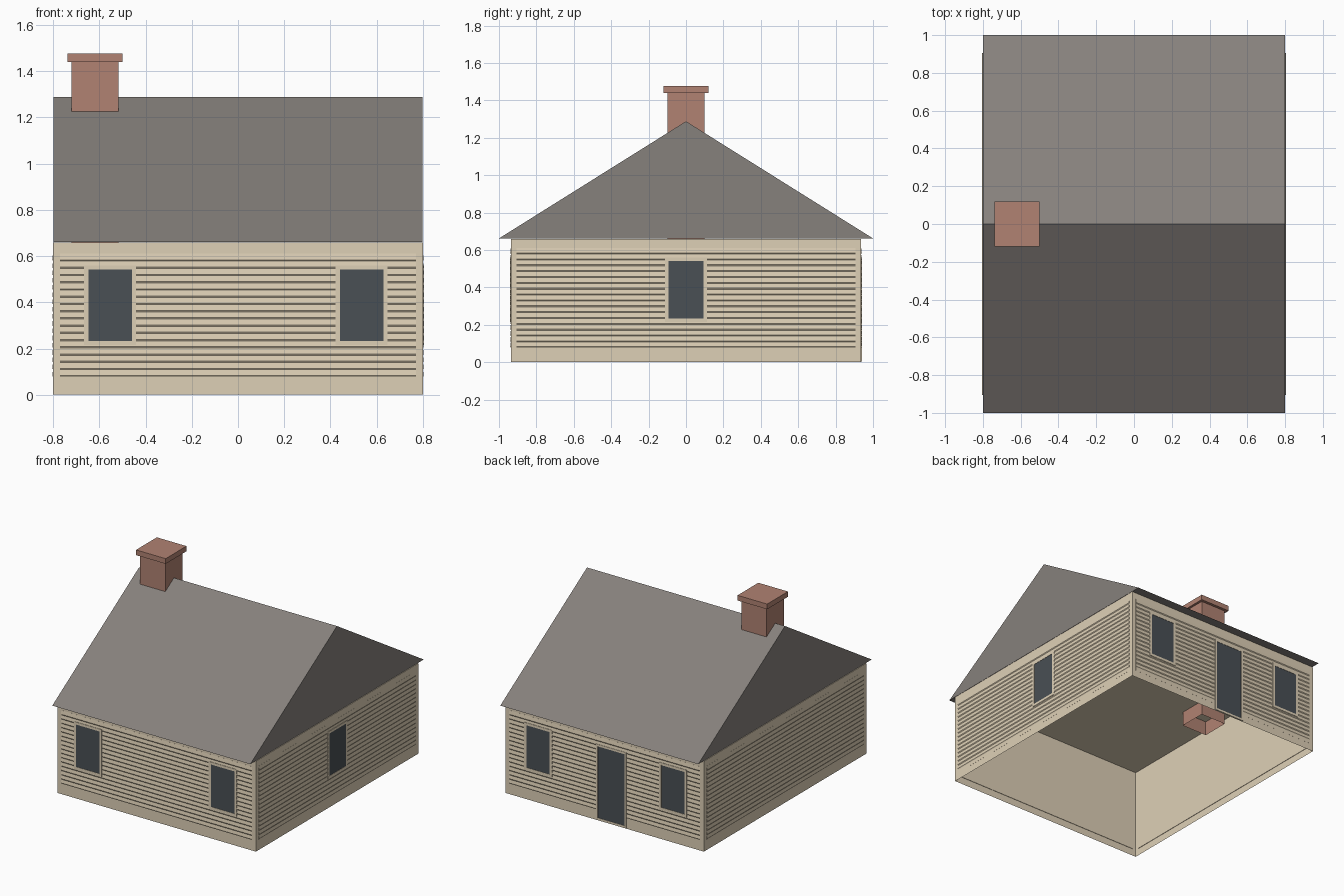
import bpy, bmesh
from math import radians
from mathutils import Matrix

cube = bpy.data.objects.get("Cube")
if cube:
    bpy.data.objects.remove(cube)


def material(name, rgb):
    m = bpy.data.materials.new(name)
    m.use_nodes = True
    m.diffuse_color = (*rgb, 1)
    m.node_tree.nodes["Principled BSDF"].inputs["Base Color"].default_value = (*rgb, 1)
    return m


SIDING = material("beige_siding", (0.73, 0.63, 0.47))
ROOF = material("roof_grey", (0.24, 0.219, 0.203))
BRICK = material("brick", (0.44, 0.225, 0.17))
GLASS = material("dark_glass", (0.068, 0.079, 0.09))

HALF_X, HALF_Y, EAVE, RIDGE = 0.80, 0.936, 0.662, 1.288


def finish(name, bm, mats, angle=0):
    bm.transform(Matrix.Rotation(radians(angle), 4, "Z"))
    mesh = bpy.data.meshes.new(name)
    bm.to_mesh(mesh)
    bm.free()
    for m in mats:
        mesh.materials.append(m)
    obj = bpy.data.objects.new(name, mesh)
    bpy.context.collection.objects.link(obj)
    return obj


def box_bm(x0, x1, y0, y1, z0, z1, open_bottom=False):
    bm = bmesh.new()
    bmesh.ops.create_cube(bm, size=1)
    bmesh.ops.scale(bm, verts=bm.verts, vec=(x1 - x0, y1 - y0, z1 - z0))
    bmesh.ops.translate(bm, verts=bm.verts,
                        vec=((x0 + x1) / 2, (y0 + y1) / 2, (z0 + z1) / 2))
    if open_bottom:
        bottom = min(bm.faces, key=lambda f: f.calc_center_median().z)
        bmesh.ops.delete(bm, geom=[bottom], context="FACES_ONLY")
    bm.normal_update()
    return bm


# Closed prism: a (y, z) profile swept along x
def prism_bm(profile, half):
    bm = bmesh.new()
    end = bm.faces.new([bm.verts.new((-half, y, z)) for y, z in profile])
    ext = bmesh.ops.extrude_face_region(bm, geom=[end], use_keep_orig=True)
    bmesh.ops.translate(bm, vec=(2 * half, 0, 0),
                        verts=[v for v in ext["geom"] if isinstance(v, bmesh.types.BMVert)])
    bmesh.ops.recalc_face_normals(bm, faces=bm.faces)
    return bm


# Lapped boards: each leans out to its lower edge, with a small ledge beneath
def clapboards(name, half, dist, angle):
    inner, outer = -dist - 0.0005, -dist - 0.004
    profile = [(-dist + 0.003, 0.052), (inner, 0.052)]
    for i in range(17):
        z = 0.08 + i * 0.0313
        profile += [(inner, z - 0.003), (outer, z + 0.003)]
    profile += [(inner, 0.612), (-dist + 0.003, 0.612)]
    finish(name, prism_bm(profile, half - 0.03), [SIDING], angle)


# Framed opening: thin box whose outer face is inset and set back as the pane
def opening(name, u, width, z0, z1, border, dist, angle):
    bm = box_bm(u - width / 2, u + width / 2, -dist - 0.006, -dist + 0.002, z0, z1)
    pane = min(bm.faces, key=lambda f: f.calc_center_median().y)
    bmesh.ops.inset_individual(bm, faces=[pane], thickness=border, depth=0,
                               use_even_offset=True)
    bm.normal_update()
    bmesh.ops.inset_individual(bm, faces=[pane], thickness=0, depth=-0.002)
    pane.material_index = 1
    finish(name, bm, [SIDING, GLASS], angle)


def window(name, u, dist, angle):
    opening(name, u, 0.225, 0.215, 0.56, 0.018, dist, angle)


# Plain wall shell with ceiling, open at the bottom
finish("wall_shell", box_bm(-HALF_X, HALF_X, -HALF_Y, HALF_Y, 0, EAVE - 0.003, True), [SIDING])

# Board siding on every side
clapboards("front_siding", HALF_X, HALF_Y, 0)
clapboards("left_siding", HALF_Y, HALF_X, 90)
clapboards("back_siding", HALF_X, HALF_Y, 180)
clapboards("right_siding", HALF_Y, HALF_X, -90)

# Windows and back door
window("front_right_window", -0.553, HALF_Y, 0)
window("front_left_window", 0.535, HALF_Y, 0)
window("left_window", 0.0, HALF_X, 90)
window("back_left_window", -0.535, HALF_Y, 180)
window("back_right_window", 0.553, HALF_Y, 180)
opening("back_door", 0.054, 0.245, 0.005, 0.557, 0.015, HALF_Y, 180)

# Gable roof
finish("roof", prism_bm([(-1, EAVE), (1, EAVE), (0, RIDGE)], 0.799), [ROOF])

# Chimney shaft, open below the ceiling, with a wider cap
finish("chimney_shaft", box_bm(-0.72, -0.517, -0.1, 0.1, 0.555, 1.443, True), [BRICK])
finish("chimney_cap", box_bm(-0.739, -0.5, -0.12, 0.12, 1.44, 1.478), [BRICK])
